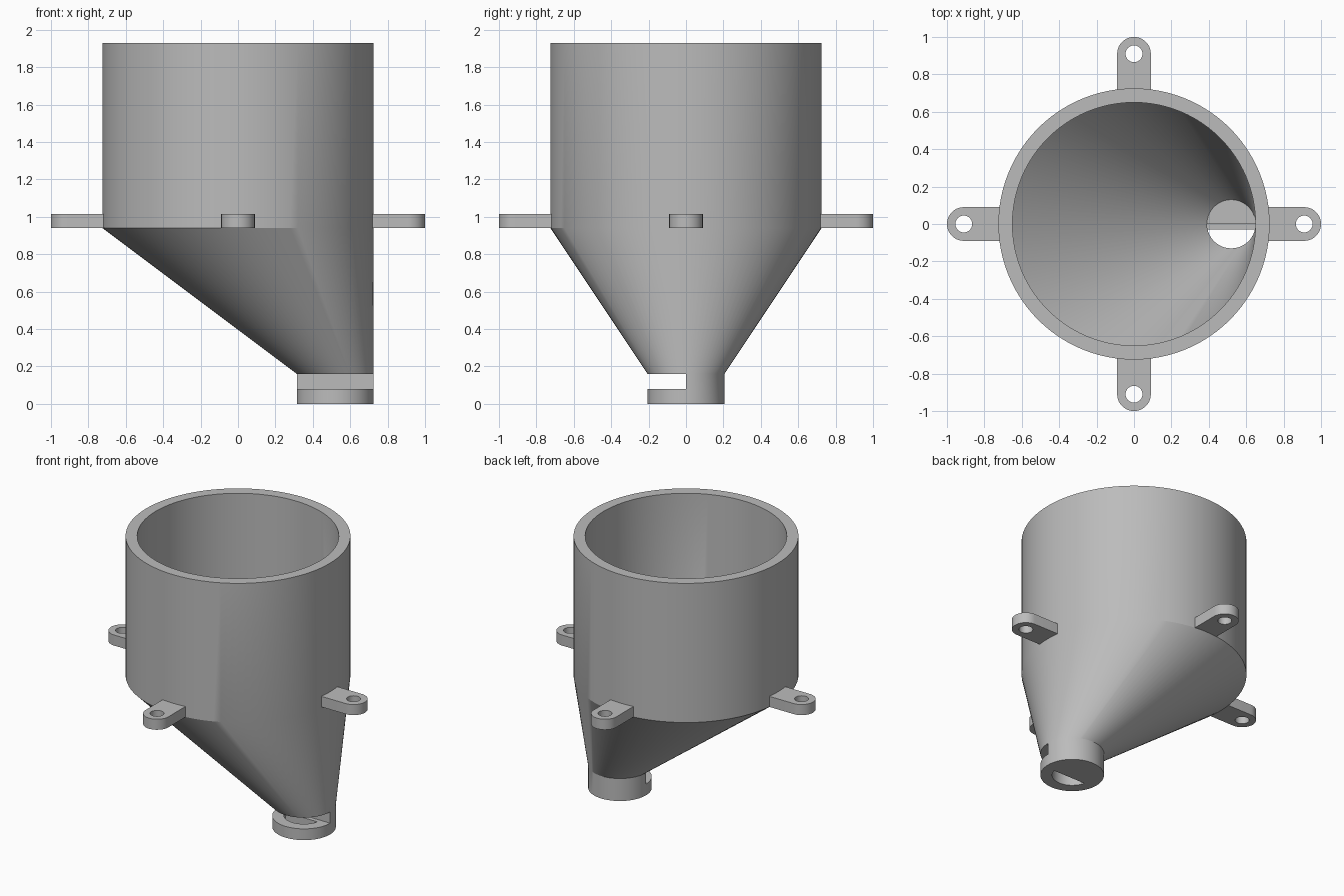
import bpy, bmesh
from math import pi, cos, sin, asin

if "Cube" in bpy.data.objects:
    bpy.data.objects.remove(bpy.data.objects["Cube"])

SIDES = 96
SPOUT_X = 0.52

grey = bpy.data.materials.new("plain grey")
grey.use_nodes = True
COLOUR = (0.5, 0.5, 0.5, 1)
grey.diffuse_color = COLOUR
grey.node_tree.nodes["Principled BSDF"].inputs["Base Color"].default_value = COLOUR


def finish(name, bm):
    bmesh.ops.recalc_face_normals(bm, faces=bm.faces[:])
    mesh = bpy.data.meshes.new(name)
    bm.to_mesh(mesh)
    bm.free()
    mesh.materials.append(grey)
    ob = bpy.data.objects.new(name, mesh)
    bpy.context.collection.objects.link(ob)
    return ob


def loft(name, rings):
    """Solid through horizontal circles given as (centre x, radius, z)."""
    bm = bmesh.new()
    loops = []
    for cx, r, z in rings:
        angles = [2 * pi * i / SIDES for i in range(SIDES)]
        loops.append([bm.verts.new((cx + r * cos(a), r * sin(a), z)) for a in angles])
    for low, high in zip(loops, loops[1:]):
        for i in range(SIDES):
            j = (i + 1) % SIDES
            bm.faces.new((low[i], low[j], high[j], high[i]))
    bm.faces.new(loops[0])
    bm.faces.new(loops[-1])
    return finish(name, bm)


def prism(name, outline, z0, z1):
    """Solid with a flat outline extruded upwards."""
    bm = bmesh.new()
    face = bm.faces.new([bm.verts.new((x, y, z0)) for x, y in outline])
    top = bmesh.ops.extrude_face_region(bm, geom=[face])["geom"]
    verts = [v for v in top if isinstance(v, bmesh.types.BMVert)]
    bmesh.ops.translate(bm, verts=verts, vec=(0, 0, z1 - z0))
    return finish(name, bm)


def arc(cx, cy, r, a0, a1, n):
    return [(cx + r * cos(a0 + (a1 - a0) * i / n), cy + r * sin(a0 + (a1 - a0) * i / n))
            for i in range(n + 1)]


def cut(ob, cutter):
    cutter.hide_render = True
    mod = ob.modifiers.new("cut", 'BOOLEAN')
    mod.operation = 'DIFFERENCE'
    mod.solver = 'EXACT'
    mod.object = cutter
    select(ob)
    bpy.ops.object.modifier_apply(modifier=mod.name)
    bpy.data.objects.remove(cutter)


def select(ob):
    bpy.ops.object.select_all(action='DESELECT')
    ob.select_set(True)
    bpy.context.view_layer.objects.active = ob


def smooth(ob):
    select(ob)
    bpy.ops.object.shade_smooth_by_angle(angle=pi / 9)


# Hopper: drum, offset funnel and spout in one solid
hopper = loft("hopper", [(SPOUT_X, 0.205, 0), (SPOUT_X, 0.205, 0.16),
                         (0, 0.725, 0.94), (0, 0.725, 1.93)])
# Hollow inside
cut(hopper, loft("hollow", [(SPOUT_X, 0.13, 0.16), (0, 0.65, 0.94), (0, 0.65, 2.1)]))
# Gate slot across the front half of the spout
cut(hopper, prism("gate_slot", [(0.2, -0.4), (0.9, -0.4), (0.9, 0), (0.2, 0)], 0.08, 0.16))
# Half-round outlet in the spout floor
a = asin(0.03 / 0.13)
cut(hopper, prism("outlet", arc(SPOUT_X, 0, 0.13, pi + a, 2 * pi - a, 40), -0.1, 0.12))
smooth(hopper)

# Four mounting lugs with screw holes
for i, side in enumerate(("left", "back", "right", "front")):
    outline = [(0.71, -0.09)] + arc(0.91, 0, 0.09, -pi / 2, pi / 2, 24) + [(0.71, 0.09)]
    lug = prism("mounting_lug_" + side, outline, 0.94, 1.015)
    cut(lug, prism("screw_hole", arc(0.91, 0, 0.045, 0, 2 * pi * 31 / 32, 31), 0.8, 1.2))
    smooth(lug)
    lug.rotation_euler.z = i * pi / 2
